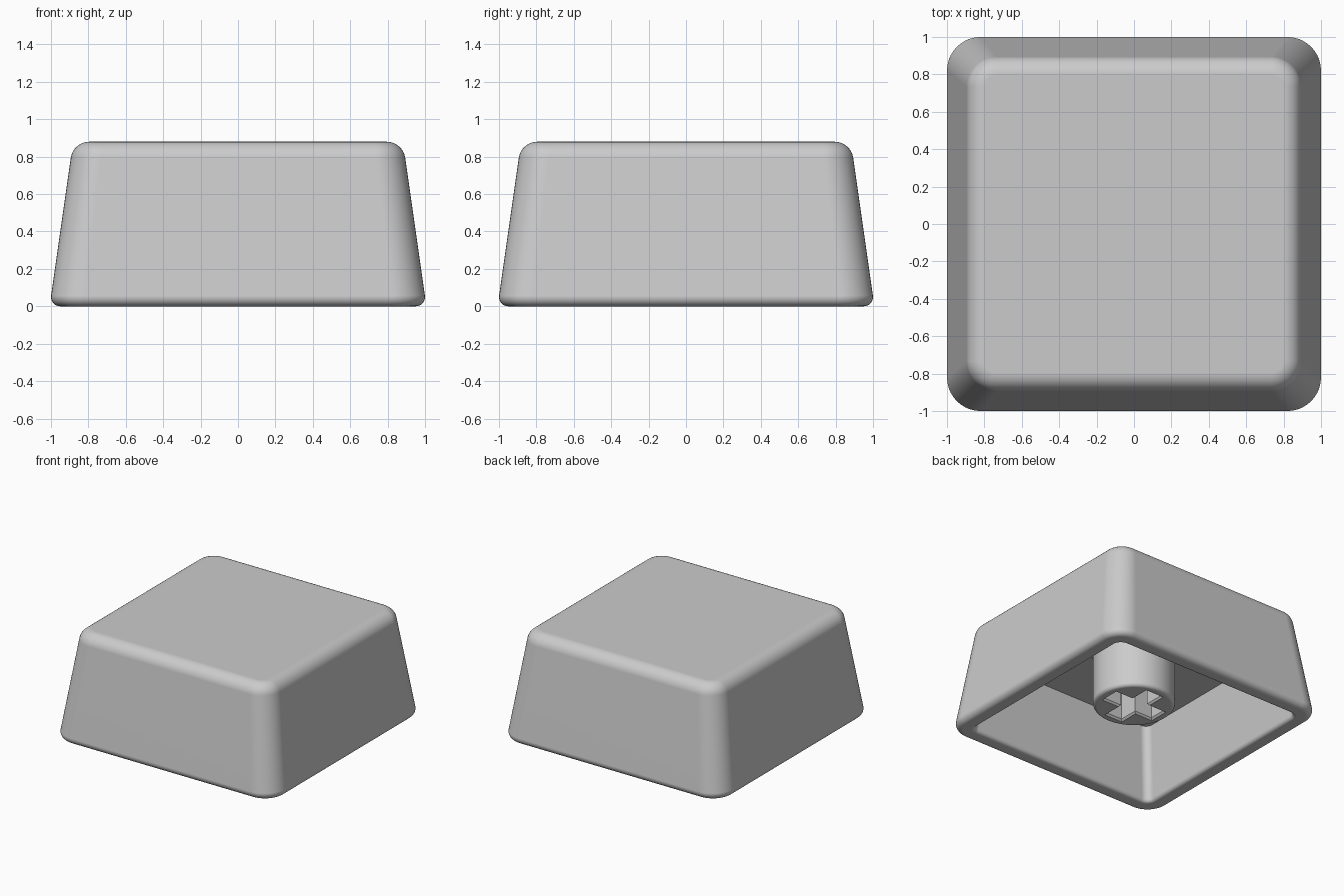
import bpy
import bmesh
from math import cos, sin, pi, radians

old = bpy.data.objects.get("Cube")
if old:
    bpy.data.objects.remove(old, do_unlink=True)

grey = bpy.data.materials.new("light_grey_plastic")
grey.use_nodes = True
grey.diffuse_color = (0.6, 0.6, 0.6, 1)
grey.node_tree.nodes["Principled BSDF"].inputs["Base Color"].default_value = (0.6, 0.6, 0.6, 1)


def rounded_square(half, radius, steps=10):
    """Outline of a square with rounded corners."""
    c = half - radius
    pts = []
    for k, (sx, sy) in enumerate([(1, 1), (-1, 1), (-1, -1), (1, -1)]):
        for i in range(steps + 1):
            a = (k + i / steps) * pi / 2
            pts.append((sx * c + radius * cos(a), sy * c + radius * sin(a)))
    return pts


def circle(radius, steps=64):
    return [(radius * cos(2 * pi * i / steps), radius * sin(2 * pi * i / steps))
            for i in range(steps)]


def plus(arm, half):
    """Outline of a plus sign, one quarter turned four times."""
    pts = []
    for k in range(4):
        c, s = round(cos(k * pi / 2)), round(sin(k * pi / 2))
        for x, y in [(arm, -half), (arm, half), (half, half)]:
            pts.append((x * c - y * s, x * s + y * c))
    return pts


def arc(cx, cz, radius, start, end, steps=8):
    angles = [radians(start + (end - start) * i / steps) for i in range(steps + 1)]
    return [(cx + radius * cos(a), cz + radius * sin(a)) for a in angles]


def loft(name, rings):
    """Skin a stack of (outline, z) rings and cap both ends."""
    bm = bmesh.new()
    loops = [[bm.verts.new((x, y, z)) for x, y in pts] for pts, z in rings]
    for a, b in zip(loops, loops[1:]):
        for i in range(len(a)):
            j = (i + 1) % len(a)
            bm.faces.new((a[i], a[j], b[j], b[i]))
    bm.faces.new(loops[0])
    bm.faces.new(loops[-1])
    bmesh.ops.recalc_face_normals(bm, faces=bm.faces)
    mesh = bpy.data.meshes.new(name)
    bm.to_mesh(mesh)
    bm.free()
    mesh.materials.append(grey)
    obj = bpy.data.objects.new(name, mesh)
    bpy.context.collection.objects.link(obj)
    return obj


def select(obj):
    bpy.ops.object.select_all(action='DESELECT')
    obj.select_set(True)
    bpy.context.view_layer.objects.active = obj


def smooth(obj):
    select(obj)
    bpy.ops.object.shade_smooth_by_angle(angle=radians(35))
    mod = obj.modifiers.new("even_shading", 'WEIGHTED_NORMAL')
    mod.keep_sharp = True


# Hollow cap: ceiling, inner wall, rounded rim, tapered outer wall, rounded top
rings = [(rounded_square(0.78, 0.06), 0.59)]
rings += [(rounded_square(w, 0.06 + max(0, w - 0.86)), z)
          for w, z in arc(0.89, 0.03, 0.03, 180, 270, 4)]
rings += [(rounded_square(w, 0.18 - (1 - w)), z)
          for w, z in arc(0.95, 0.05, 0.05, -90, 8)]
rings += [(rounded_square(w, 0.16 - (0.894 - w)), z)
          for w, z in arc(0.795, 0.78, 0.1, 8, 90)]
smooth(loft("cap_shell", rings))

# Round stem with a rounded lower edge and a small flare at the ceiling
profile = arc(0.278, 0.175, 0.03, -90, 0, 5) + arc(0.338, 0.57, 0.03, 180, 90, 4)
stem = loft("stem", [(circle(r), z) for r, z in profile])

# Plus-shaped socket with a chamfered mouth
cutter = loft("socket_cutter", [(plus(0.247, 0.087), 0.14),
                                (plus(0.228, 0.07), 0.16),
                                (plus(0.228, 0.07), 0.55)])
cutter.hide_render = True
cut = stem.modifiers.new("socket", 'BOOLEAN')
cut.operation = 'DIFFERENCE'
cut.solver = 'EXACT'
cut.object = cutter
select(stem)
bpy.ops.object.modifier_apply(modifier=cut.name)
bpy.data.objects.remove(cutter, do_unlink=True)
smooth(stem)
